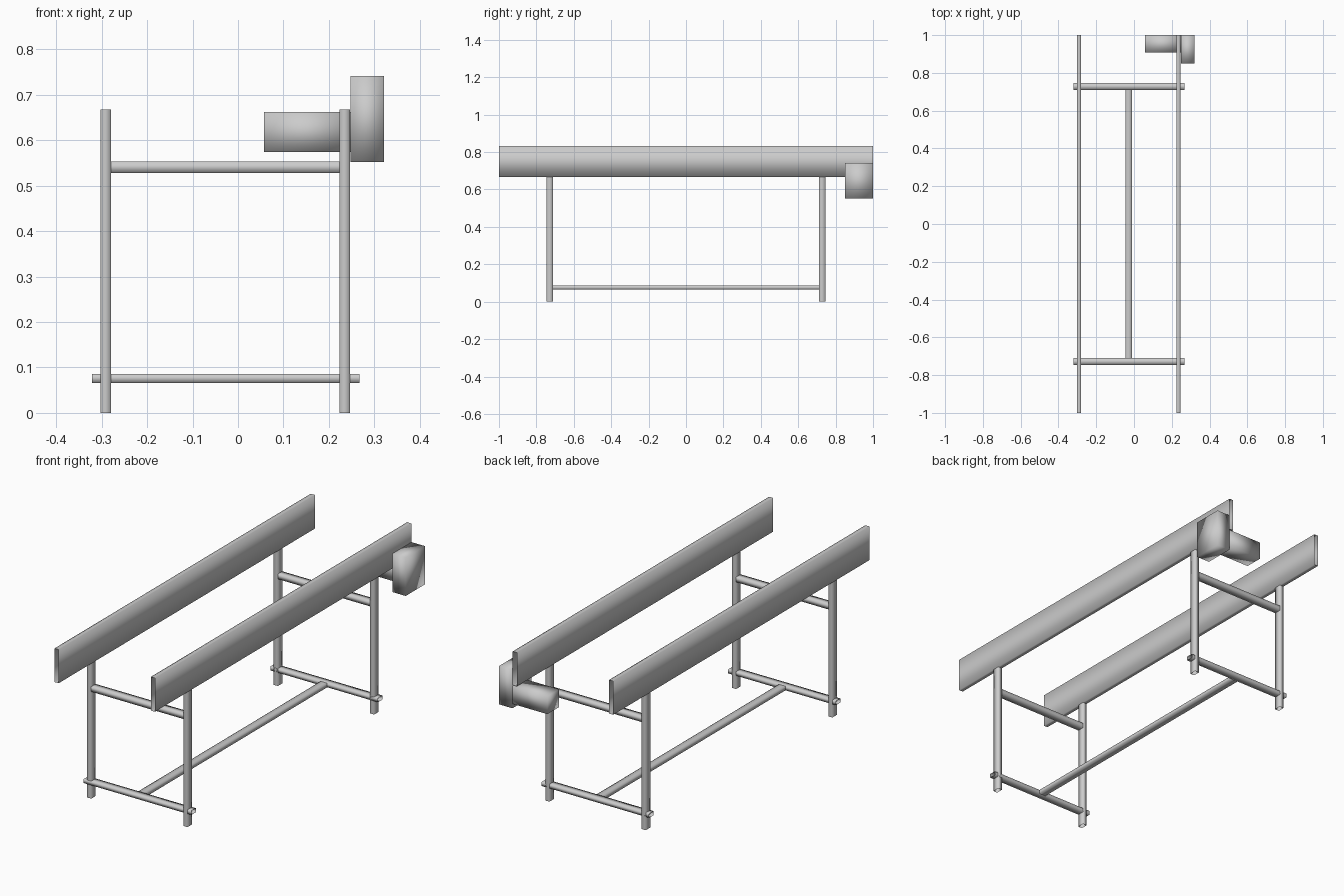
import bpy, bmesh

if "Cube" in bpy.data.objects:
    bpy.data.objects.remove(bpy.data.objects["Cube"])

# Frame dimensions: the two side planes, leg station and section sizes
SIDES = {"left": -0.291, "right": 0.235}
MID_X = -0.028
LEG_Y = 0.728
TUBE = 0.0225
DEPTH = 0.035


def box(name, lo, hi, open_axis=None):
    """Box between two corners; open_axis makes it a hollow open-ended tube."""
    bm = bmesh.new()
    bmesh.ops.create_cube(bm, size=1)
    for v in bm.verts:
        v.co = [lo[i] if v.co[i] < 0 else hi[i] for i in range(3)]
    if open_axis is not None:
        bm.normal_update()
        ends = [f for f in bm.faces if abs(f.normal[open_axis]) > 0.9]
        bmesh.ops.delete(bm, geom=ends, context='FACES_ONLY')
    for f in bm.faces:
        f.smooth = True
    mesh = bpy.data.meshes.new(name)
    bm.to_mesh(mesh)
    bm.free()
    obj = bpy.data.objects.new(name, mesh)
    bpy.context.collection.objects.link(obj)
    return obj


# Side rails: thin, deep, open-ended channels along the full length
for side, x in SIDES.items():
    box(f"{side}_rail", (x - TUBE / 2, -1, 0.667), (x + TUBE / 2, 1, 0.833), 1)

for end, y in (("front", -LEG_Y), ("back", LEG_Y)):
    y0, y1 = y - DEPTH / 2, y + DEPTH / 2
    # Hollow legs
    for side, x in SIDES.items():
        box(f"{end}_{side}_leg", (x - TUBE / 2, y0, 0), (x + TUBE / 2, y1, 0.667), 2)
    # Upper crossbar fits between the legs, lower one sticks out past them
    box(f"{end}_upper_crossbar", (-0.28, y0, 0.528), (0.224, y1, 0.553), 0)
    box(f"{end}_lower_crossbar", (-0.321, y0, 0.066), (0.267, y1, 0.086), 0)

# Long floor stretcher joining the lower crossbars
box("stretcher", (MID_X - 0.018, -LEG_Y + DEPTH / 2, 0.066),
    (MID_X + 0.018, LEG_Y - DEPTH / 2, 0.086), 1)

# Drive unit at the back right: gearbox outside the rail, motor beneath it
box("gearbox", (0.248, 0.85, 0.552), (0.321, 1, 0.741))
box("motor", (0.057, 0.908, 0.574), (0.248, 1, 0.662))
